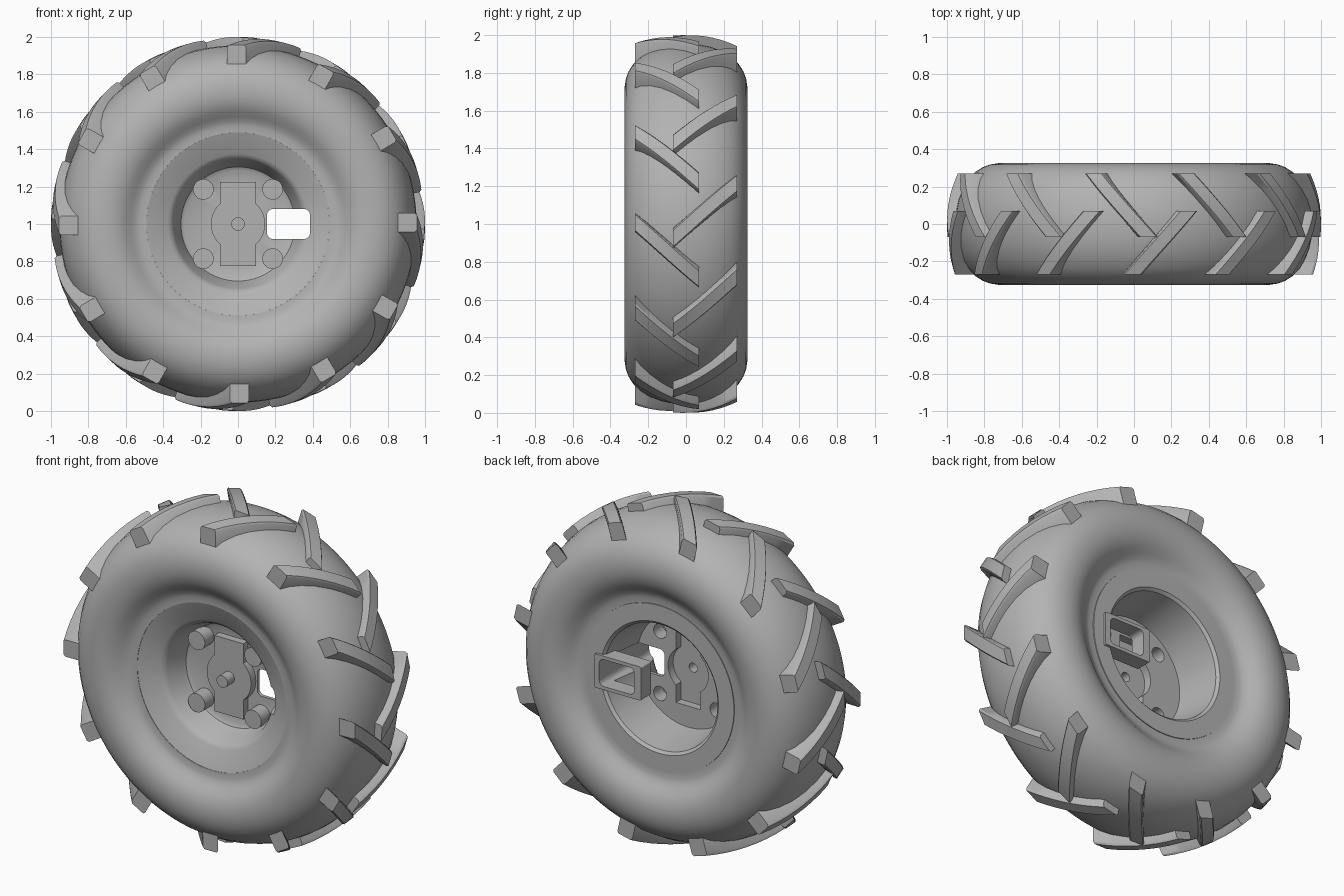
import bpy, bmesh, math
from math import sin, cos, pi, radians
from mathutils import Matrix, Vector

if "Cube" in bpy.data.objects:
    bpy.data.objects.remove(bpy.data.objects["Cube"], do_unlink=True)

AXLE = Vector((0, 0, 1))
grey = bpy.data.materials.new("plain_grey")
grey.use_nodes = True
grey.diffuse_color = (0.45, 0.45, 0.45, 1)
grey.node_tree.nodes["Principled BSDF"].inputs["Base Color"].default_value = grey.diffuse_color


def finish(bm, name):
    """Turn a bmesh centred on the axle into an object."""
    bmesh.ops.recalc_face_normals(bm, faces=bm.faces)
    mesh = bpy.data.meshes.new(name)
    bm.to_mesh(mesh)
    bm.free()
    mesh.materials.append(grey)
    obj = bpy.data.objects.new(name, mesh)
    obj.location = AXLE
    bpy.context.collection.objects.link(obj)
    return obj


def revolve(name, profile, steps=96):
    """Spin a closed (radius, y) profile about the y axis."""
    bm = bmesh.new()
    verts = [bm.verts.new((r, y, 0)) for r, y in profile]
    edges = [bm.edges.new((v, verts[i - 1])) for i, v in enumerate(verts)
             if v.co.x > 0 or verts[i - 1].co.x > 0]
    bmesh.ops.spin(bm, geom=verts + edges, cent=(0, 0, 0), axis=(0, 1, 0),
                   angle=2 * pi, steps=steps)
    bmesh.ops.remove_doubles(bm, verts=bm.verts, dist=1e-4)
    return finish(bm, name)


def prism(name, outline, y0, y1):
    """Extrude an (x, z) outline along y."""
    bm = bmesh.new()
    face = bm.faces.new([bm.verts.new((x, y0, z)) for x, z in outline])
    out = bmesh.ops.extrude_face_region(bm, geom=[face])
    bmesh.ops.translate(bm, vec=(0, y1 - y0, 0),
                        verts=[v for v in out["geom"] if isinstance(v, bmesh.types.BMVert)])
    return finish(bm, name)


def circle(cx, cz, r, n=32):
    return [(cx + r * cos(2 * pi * i / n), cz + r * sin(2 * pi * i / n)) for i in range(n)]


def rounded_rect(cx, cz, w, h, r):
    pts = []
    for k, (sx, sz) in enumerate(((1, 1), (-1, 1), (-1, -1), (1, -1))):
        for i in range(5):
            a = k * pi / 2 + i * pi / 8
            pts.append((cx + sx * (w - r) + r * cos(a), cz + sz * (h - r) + r * sin(a)))
    return pts


def plate_outline(r, w, h):
    """A disc merged with a tall rectangle."""
    a = math.acos(w / r)
    right = [(r * cos(t), r * sin(t)) for t in (a * (i / 8 - 1) for i in range(17))]
    half = right + [(w, h), (-w, h)]
    return half + [(-x, -z) for x, z in half]


def cut(cutter, *targets):
    for obj in targets:
        mod = obj.modifiers.new("cut", 'BOOLEAN')
        mod.operation, mod.solver, mod.object = 'DIFFERENCE', 'EXACT', cutter
        bpy.context.view_layer.objects.active = obj
        bpy.ops.object.modifier_apply(modifier=mod.name)
    bpy.data.objects.remove(cutter, do_unlink=True)


# Tyre carcass: half profile mirrored across the centre plane
half = [(0.49, 0.245), (0.525, 0.246), (0.55, 0.255), (0.575, 0.272), (0.605, 0.295),
        (0.64, 0.313), (0.68, 0.323), (0.725, 0.325), (0.77, 0.318), (0.81, 0.303),
        (0.85, 0.277), (0.885, 0.24), (0.915, 0.19), (0.938, 0.13), (0.951, 0.065)]
tyre = revolve("tyre", [(r, -y) for r, y in half] + [(0.955, 0)] + half[::-1], 128)

# Rim: shallow front cone, dished floor and deep open back
rim = revolve("rim", [(0.49, -0.243), (0.375, -0.2), (0.358, -0.19), (0.345, -0.17),
                      (0.315, -0.075), (0.305, -0.052), (0.285, -0.04), (0, -0.04),
                      (0, -0.02), (0.335, -0.02), (0.372, 0.235), (0.388, 0.25),
                      (0.49, 0.25)])

# Raised hub plate, hollow from behind
plate = prism("hub_plate", plate_outline(0.145, 0.095, 0.225), -0.085, -0.03)
cut(prism("plate_cutter", plate_outline(0.132, 0.08, 0.21), -0.068, 0.1), rim, plate)

# Centre pin with a blind hole
pin = prism("centre_pin", circle(0, 0, 0.036), -0.15, -0.07)
cut(prism("pin_cutter", circle(0, 0, 0.027), -0.13, 0.1), pin, plate)

# Four hollow posts around the hub
posts = []
for sx in (-1, 1):
    for sz in (-1, 1):
        x, z = sx * 0.185, sz * 0.185
        post = prism("hub_post", circle(x, z, 0.055), -0.125, -0.03)
        cut(prism("post_cutter", circle(x, z, 0.042), -0.105, 0.1), post, rim)
        posts.append(post)

# Window through the rim with a short frame at the back
frame = prism("window_frame", rounded_rect(0.265, 0, 0.155, 0.1, 0.01), 0.17, 0.265)
cut(prism("window_cutter", rounded_rect(0.27, 0, 0.115, 0.08, 0.03), -0.5, 0.5), rim, frame)


def lug(bm, side, angle):
    """One slanted tread bar, curved to follow the tyre crown."""
    n, rows = 8, []
    for i in range(n + 1):
        t = i / n
        y = side * (0.27 - 0.34 * t)
        mid = radians(angle - 17.5 * t)
        top = 1.0 - 0.042 * (y / 0.27) ** 2
        ring = []
        for r, w in ((0.84, -0.06), (top - 0.012, -0.053), (top, -0.043),
                     (top, 0.043), (top - 0.012, 0.053), (0.84, 0.06)):
            a = mid + w
            ring.append(bm.verts.new((r * cos(a), y, r * sin(a))))
        rows.append(ring)
    for a, b in zip(rows, rows[1:]):
        for j in range(6):
            k = (j + 1) % 6
            bm.faces.new((a[j], a[k], b[k], b[j]))
    bm.faces.new(rows[0])
    bm.faces.new(rows[-1][::-1])


# Tread: twelve bars per side, staggered
treads = []
for side, name, start in ((-1, "front_tread_lugs", 0.5), (1, "back_tread_lugs", 13)):
    bm = bmesh.new()
    for k in range(12):
        lug(bm, side, start + 30 * k)
    treads.append(finish(bm, name))

# Smooth shading with crisp edges
bpy.ops.object.select_all(action='DESELECT')
for obj in [tyre, rim, plate, pin, frame] + posts + treads:
    obj.select_set(True)
bpy.context.view_layer.objects.active = tyre
bpy.ops.object.shade_smooth_by_angle(angle=radians(32))
